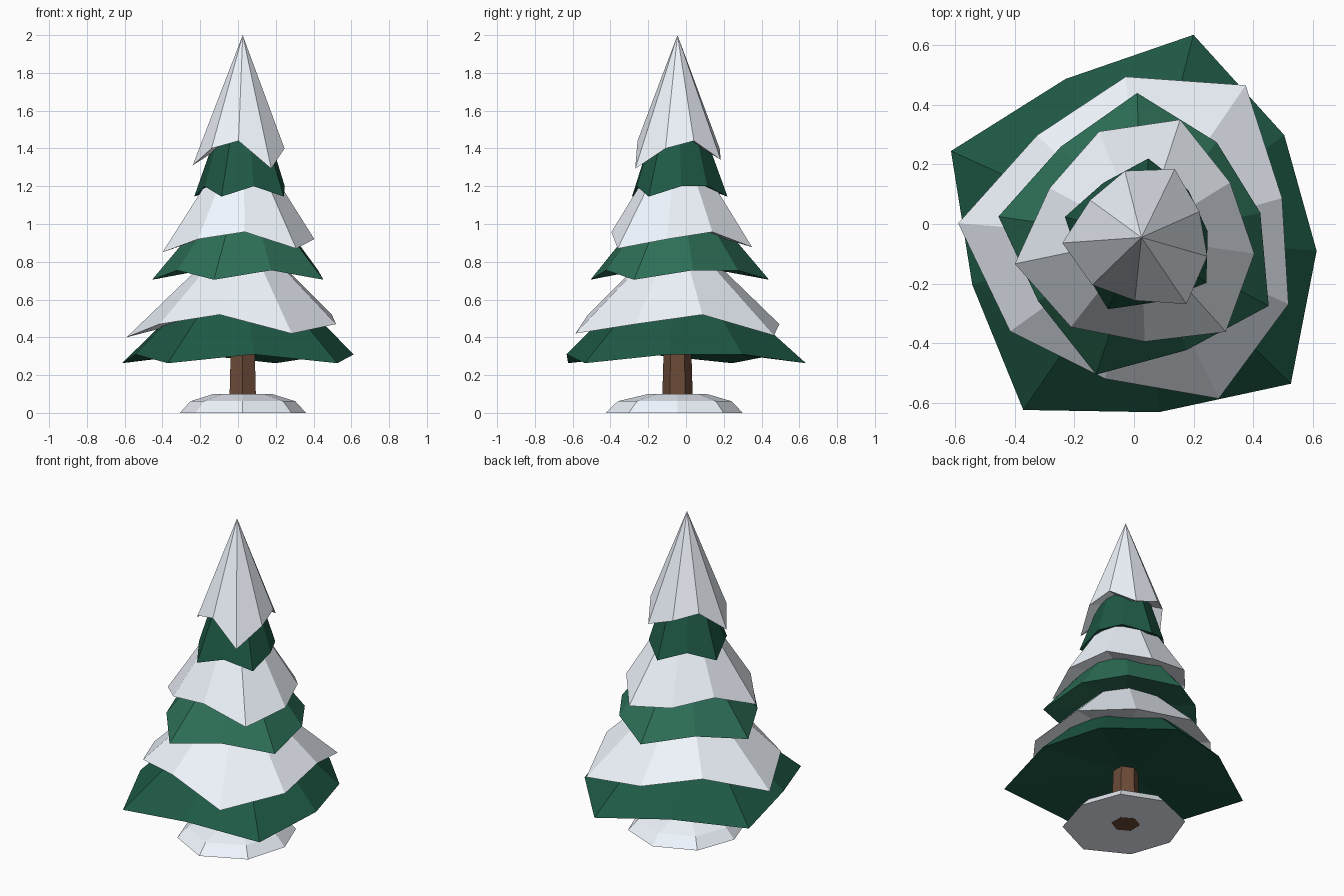
import bpy, bmesh
from math import radians, cos, sin

if "Cube" in bpy.data.objects:
    bpy.data.objects.remove(bpy.data.objects["Cube"])

AXIS = (0.025, -0.045)


def material(name, rgb):
    m = bpy.data.materials.new(name)
    m.diffuse_color = (*rgb, 1)
    m.use_nodes = True
    m.node_tree.nodes["Principled BSDF"].inputs["Base Color"].default_value = m.diffuse_color
    return m


snow = material("snow_white", (0.88, 0.93, 1.0))
dark_green = material("dark_green", (0.013, 0.10, 0.06))
mid_green = material("mid_green", (0.026, 0.16, 0.095))
bark = material("bark_brown", (0.15, 0.07, 0.04))


def lathe(name, rings, start, mat, floor_z):
    """Flat-faced closed solid from rings of (radius, z); floor_z is the underside's centre."""
    bm = bmesh.new()
    n = len(rings[0])
    loops = []
    for ring in rings:
        loops.append([bm.verts.new((AXIS[0] + r * cos(radians(start + 360 * k / n)),
                                    AXIS[1] + r * sin(radians(start + 360 * k / n)), z))
                      for k, (r, z) in enumerate(ring)])
    for a, b in zip(loops, loops[1:]):
        for k in range(n):
            j = (k + 1) % n
            bm.faces.new((a[k], a[j], b[j], b[k]))
    # fan caps at both ends
    for loop, z in ((loops[0], floor_z), (loops[-1], rings[-1][0][1])):
        c = bm.verts.new((*AXIS, z))
        for k in range(n):
            bm.faces.new((c, loop[k], loop[(k + 1) % n]))
    bmesh.ops.remove_doubles(bm, verts=bm.verts, dist=0.0005)
    bmesh.ops.recalc_face_normals(bm, faces=bm.faces)
    me = bpy.data.meshes.new(name)
    bm.to_mesh(me)
    bm.free()
    me.materials.append(mat)
    ob = bpy.data.objects.new(name, me)
    bpy.context.collection.objects.link(ob)
    return ob


def tier(name, hem, start, top, mat):
    # hollow underside rises a little above the highest hem corner
    lathe(name, [hem, [top] * 9], start, mat, max(z for r, z in hem) + 0.04)


def branch_hem(long, z_long, z_short, long_ids):
    return [(long, z_long) if k in long_ids else (long * 0.84, z_short) for k in range(9)]


# Branch tiers: zigzag hem of long and short corners
tier("lower_branches", branch_hem(0.702, 0.263, 0.31, (1, 3, 5, 7)), 35.6, (0.20, 0.70), dark_green)
tier("middle_branches", branch_hem(0.485, 0.705, 0.755, (2, 4, 6, 8)), 11.7, (0.15, 1.10), mid_green)
tier("upper_branches", branch_hem(0.266, 1.145, 1.20, (2, 4, 6, 8)), 5, (0.10, 1.60), dark_green)

# Snow layers: hem repeats short, long, mid; long drips vary slightly
short, mid = (0.49, 0.52), (0.542, 0.47)
tier("lower_snow", [short, (0.619, 0.41), mid, short, (0.617, 0.40), mid,
                    short, (0.60, 0.42), mid], 15.6, (0.20, 0.80), snow)
short, mid = (0.35, 0.958), (0.383, 0.92)
tier("middle_snow", [short, (0.416, 0.877), mid, short, (0.434, 0.85), mid,
                     short, (0.425, 0.87), mid], 31.8, (0.11, 1.35), snow)
short, mid = (0.213, 1.44), (0.23, 1.40)
tier("snow_peak", [short, (0.255, 1.34), mid, short, (0.266, 1.31), mid,
                   short, (0.27, 1.293), mid], 24, (0.0, 2.0), snow)

# Trunk
lathe("trunk", [[(0.083, -0.001)] * 6, [(0.07, 0.45)] * 6], 30, bark, -0.001)

# Snow mound around the trunk
foot = [0.335, 0.345, 0.345, 0.345, 0.333, 0.35, 0.38, 0.365]
lathe("snow_mound", [[(r, 0) for r in foot],
                     [(r * 0.83, 0.062) for r in foot],
                     [(0.155, 0.10)] * 8], 0, snow, 0)
